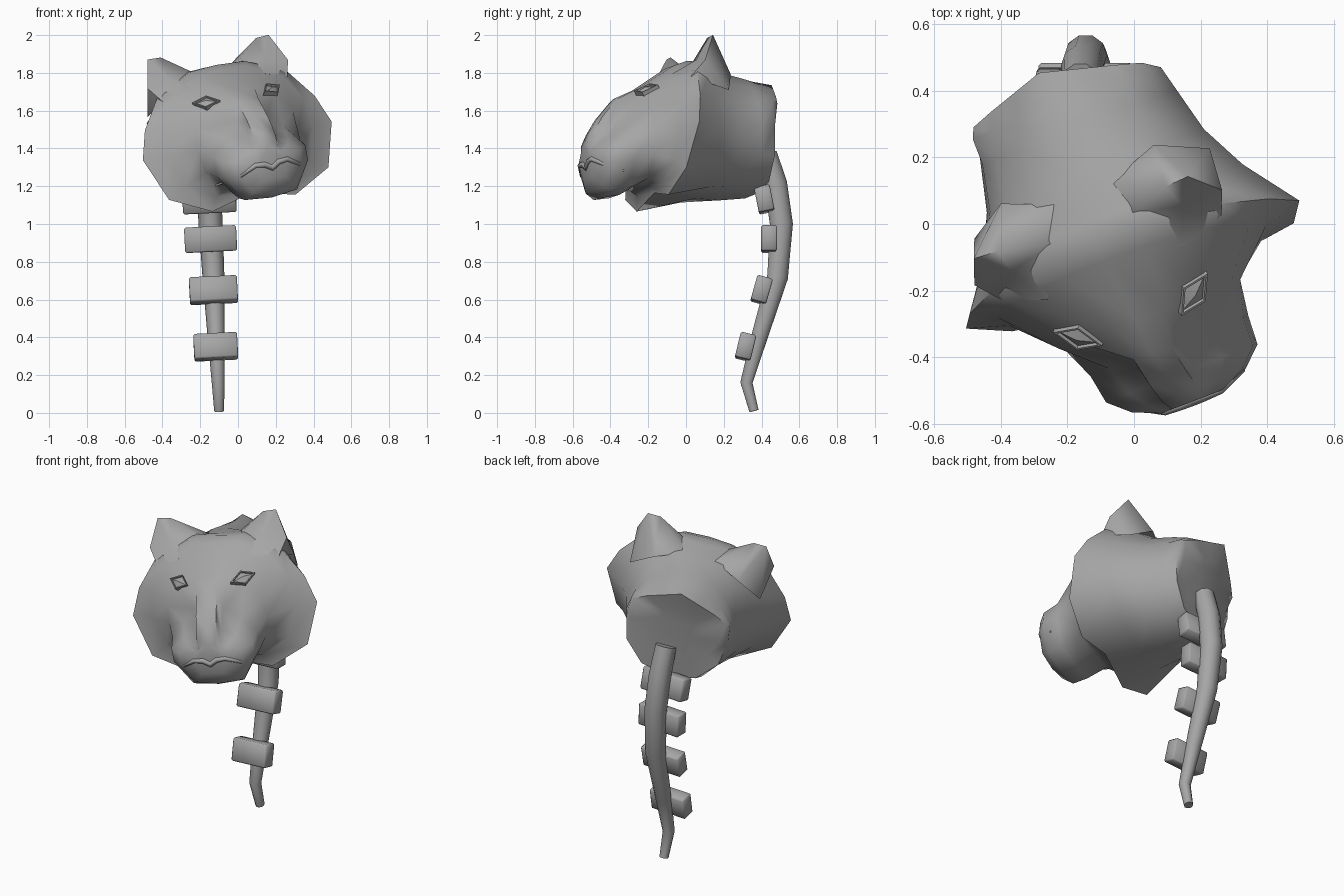
import bpy
import bmesh
from math import radians, pi, cos, sin, atan
from mathutils import Vector, Matrix
from mathutils.bvhtree import BVHTree

cube = bpy.data.objects.get("Cube")
if cube:
    bpy.data.objects.remove(cube, do_unlink=True)

grey = bpy.data.materials.new("plain grey")
grey.use_nodes = True
tone = (0.38, 0.38, 0.38, 1)
grey.diffuse_color = tone
for node in grey.node_tree.nodes:
    if node.type == "BSDF_PRINCIPLED":
        node.inputs["Base Color"].default_value = tone

# The head is modelled upright and symmetrical, then turned and tilted
HEAD = (Matrix.Translation((-0.053, -0.02, 1.489))
        @ Matrix.Rotation(radians(21), 4, "Z")
        @ Matrix.Rotation(radians(-10.8), 4, "Y"))


def finish(name, bm, matrix=Matrix(), angle=50):
    """Turn a bmesh into a smooth shaded object with sharp edges kept."""
    bmesh.ops.recalc_face_normals(bm, faces=bm.faces)
    mesh = bpy.data.meshes.new(name)
    bm.to_mesh(mesh)
    bm.free()
    mesh.materials.append(grey)
    obj = bpy.data.objects.new(name, mesh)
    bpy.context.collection.objects.link(obj)
    obj.matrix_world = matrix
    bpy.ops.object.select_all(action="DESELECT")
    obj.select_set(True)
    bpy.context.view_layer.objects.active = obj
    bpy.ops.object.shade_smooth_by_angle(angle=radians(angle))


def loft(rings):
    """Skin a list of closed rings and cap both ends."""
    bm = bmesh.new()
    loops = [[bm.verts.new(p) for p in ring] for ring in rings]
    for a, b in zip(loops, loops[1:]):
        for i in range(len(a)):
            j = (i + 1) % len(a)
            bm.faces.new((a[i], a[j], b[j], b[i]))
    bm.faces.new(loops[0])
    bm.faces.new(loops[-1])
    return bm


def tube(path, radii, ref, sides):
    """Round tapering tube along a path."""
    rings = []
    for k, (p, r) in enumerate(zip(path, radii)):
        along = (path[min(k + 1, len(path) - 1)] - path[max(k - 1, 0)]).normalized()
        across = ref.cross(along).normalized()
        out = along.cross(across)
        turns = [2 * pi * i / sides for i in range(sides)]
        rings.append([p + r * (cos(t) * across + sin(t) * out) for t in turns])
    return loft(rings)


def section(depth, half, lean=0.0, bow=0.0):
    """Mirror a half outline, top to bottom, on a plane that leans with height and bows sideways."""
    outline = half + [(-x, z) for x, z in half[-2:0:-1]]
    return [Vector((x, depth + lean * z - bow * abs(x), z)) for x, z in outline]


# Head: skull sections from the peaked back to the cheek ruff
skull = [
    section(.47, [(0, .12), (.05, .1), (.08, .08), (.09, .04), (.09, -.03), (.08, -.08), (.05, -.12), (0, -.13)], .15, .2),
    section(.48, [(0, .25), (.1, .2), (.2, .15), (.275, .1), (.25, -.03), (.2, -.14), (.12, -.22), (0, -.24)], .18, .2),
    section(.41, [(0, .27), (.12, .23), (.22, .17), (.29, .1), (.3, -.03), (.27, -.18), (.16, -.3), (0, -.33)]),
    section(.33, [(0, .29), (.13, .255), (.23, .19), (.29, .1), (.32, -.03), (.29, -.18), (.18, -.32), (0, -.36)]),
    section(.19, [(0, .315), (.14, .29), (.25, .21), (.32, .1), (.355, -.03), (.32, -.18), (.2, -.33), (0, -.37)]),
    section(.05, [(0, .345), (.15, .35), (.33, .27), (.39, .12), (.425, -.04), (.38, -.2), (.22, -.34), (0, -.36)]),
    section(-.1, [(0, .36), (.16, .35), (.37, .26), (.49, .1), (.545, -.05), (.46, -.28), (.24, -.385), (0, -.33)], .25),
]
# Head: face sections from inside the ruff to the nose
face = [
    section(-.14, [(0, .34), (.14, .33), (.32, .24), (.41, .1), (.42, -.05), (.36, -.22), (.2, -.31), (0, -.3)], .2),
    section(-.27, [(0, .22), (.09, .215), (.2, .175), (.28, .06), (.29, -.05), (.26, -.17), (.16, -.28), (0, -.28)]),
    section(-.38, [(0, .175), (.06, .165), (.08, .07), (.17, 0), (.25, -.09), (.245, -.2), (.15, -.33), (0, -.34)]),
    section(-.47, [(0, .08), (.06, .07), (.07, -.03), (.15, -.06), (.24, -.12), (.24, -.2), (.15, -.34), (0, -.355)]),
    section(-.525, [(0, 0), (.06, -.01), (.07, -.07), (.12, -.09), (.18, -.13), (.18, -.2), (.12, -.31), (0, -.33)]),
    section(-.56, [(0, -.07), (.05, -.07), (.055, -.1), (.07, -.12), (.1, -.15), (.09, -.19), (.06, -.25), (0, -.25)]),
]
head_mesh = loft(skull + face)
bmesh.ops.recalc_face_normals(head_mesh, faces=head_mesh.faces)
surface = BVHTree.FromBMesh(head_mesh)
finish("head", head_mesh, HEAD, 60)


def on_face(x, z):
    """Point and outward normal on the front of the head."""
    return surface.ray_cast(Vector((x, -1, z)), Vector((0, 1, 0)))[:2]


# Ears: shallow cup in front, broad skirt behind that blends into the skull
rim = [(.12, .03, .34), (.275, .07, .452), (.35, .075, .455),
       (.405, 0, .31), (.36, -.07, .23), (.22, -.12, .27)]
skirt = [(.09, .14, .31), (.25, .2, .26), (.385, .13, .15)]
for side, label in ((1, "left"), (-1, "right")):
    bm = bmesh.new()

    def vert(p):
        return bm.verts.new((side * p[0], p[1], p[2]))

    a, b, c, d, e, f = edge = [vert(p) for p in rim]
    inner, rear, outer = [vert(p) for p in skirt]
    cup = vert((.28, 0, .335))
    for i in range(len(edge)):
        bm.faces.new((cup, edge[i - 1], edge[i]))
    for corners in ((a, inner, b), (b, inner, rear), (b, rear, c), (c, rear, outer),
                    (c, outer, d), (d, outer, e), (a, f, inner),
                    (inner, f, rear), (rear, f, e), (rear, e, outer)):
        bm.faces.new(corners)
    finish(label + "_ear", bm, HEAD, 75)

    # Eyes: diamond lids around a bulging eyeball, lying flat on the brow
    bm = bmesh.new()
    centre, normal = on_face(side * .187, .189)
    across = Vector((0, 0, side)).cross(normal).normalized()
    upward = normal.cross(across) * side
    corners = [(-.076, -.008), (0, .045), (.076, .008), (0, -.045)]

    def diamond(scale, lift):
        return [bm.verts.new(centre + scale * (x * across + z * upward) + lift * normal)
                for x, z in corners]

    layers = [diamond(1, -.03), diamond(1, .014), diamond(.85, .014), diamond(.8, .004)]
    middle = bm.verts.new(centre + .02 * normal)
    for ring, following in zip(layers, layers[1:]):
        for i in range(4):
            bm.faces.new((ring[i], ring[i - 1], following[i - 1], following[i]))
    for i in range(4):
        bm.faces.new((layers[-1][i], layers[-1][i - 1], middle))
    finish(label + "_eye", bm, HEAD, 30)

# Upper lip: a bowed fold across the muzzle
half_lip = [(.21, -.25), (.165, -.205), (.09, -.165), (.04, -.17)]
lip = half_lip + [(0, -.195)] + [(-x, z) for x, z in half_lip[::-1]]
lip_path = [on_face(x, z)[0] + Vector((0, .004, 0)) for x, z in lip]
lip_radii = [.006 + .012 * sin(pi * i / (len(lip) - 1)) for i in range(len(lip))]
finish("upper_lip", tube(lip_path, lip_radii, Vector((0, 0, 1)), 6), HEAD, 80)

# Spine cord: tapering tube hanging from the back of the head
cord = [(-.16, .425, 1.37), (-.155, .475, 1.21), (-.145, .505, 1), (-.13, .485, .72),
        (-.115, .385, .39), (-.105, .32, .16), (-.1, .36, .01)]
cord_radii = [.06, .064, .064, .058, .045, .034, .026]
finish("spine_cord", tube([Vector(p) for p in cord], cord_radii, Vector((0, 1, 0)), 10))

# Vertebra blocks along the front of the cord: centre, slope, half width
blocks = [((-.152, .415, 1.13), -.2, .142), ((-.145, .44, .92), 0, .138),
          ((-.13, .4, .65), .28, .127), ((-.118, .315, .35), .24, .116)]
for number, (centre, slope, half) in enumerate(blocks, 1):
    bm = bmesh.new()
    bmesh.ops.create_cube(bm, size=1)
    bmesh.ops.scale(bm, vec=(2 * half, .085, .135), verts=bm.verts)
    bmesh.ops.bevel(bm, geom=bm.edges[:], offset=.008, segments=1, affect="EDGES")
    pose = (Matrix.Translation(centre) @ Matrix.Rotation(-atan(slope), 4, "X")
            @ Matrix.Rotation(-.05, 4, "Y"))
    finish("vertebra_" + str(number), bm, pose, 60)
